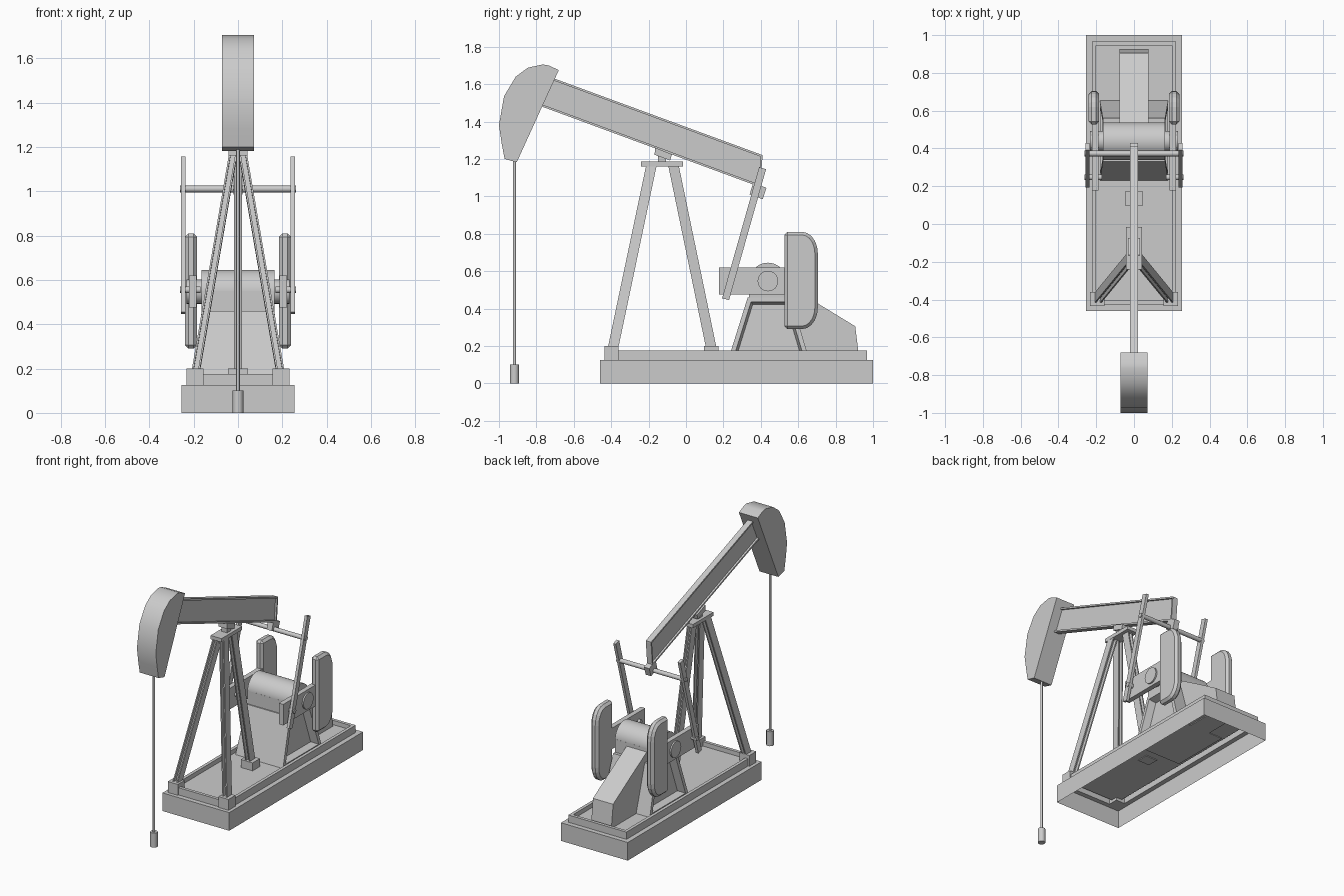
import bpy, bmesh, math
from mathutils import Vector, Matrix

if "Cube" in bpy.data.objects:
    bpy.data.objects.remove(bpy.data.objects["Cube"])


def finish(name, bm, smooth=None):
    bmesh.ops.recalc_face_normals(bm, faces=bm.faces[:])
    me = bpy.data.meshes.new(name)
    bm.to_mesh(me)
    bm.free()
    ob = bpy.data.objects.new(name, me)
    bpy.context.collection.objects.link(ob)
    if smooth:
        bpy.ops.object.select_all(action='DESELECT')
        ob.select_set(True)
        bpy.context.view_layer.objects.active = ob
        bpy.ops.object.shade_smooth_by_angle(angle=math.radians(smooth))
    return ob


def extruded(points, vec):
    bm = bmesh.new()
    face = bm.faces.new([bm.verts.new(p) for p in points])
    ext = bmesh.ops.extrude_face_region(bm, geom=[face])
    bmesh.ops.translate(bm, vec=vec, verts=[v for v in ext['geom'] if isinstance(v, bmesh.types.BMVert)])
    return bm


def prism(name, yz, x0, x1, smooth=None):
    """Side profile in y,z extruded across x."""
    return finish(name, extruded([(x0, y, z) for y, z in yz], (x1 - x0, 0, 0)), smooth)


def box(name, x0, x1, y0, y1, z0, z1):
    return prism(name, [(y0, z0), (y1, z0), (y1, z1), (y0, z1)], x0, x1)


def cyl(name, p, q, r, n=24):
    p, q = Vector(p), Vector(q)
    bm = bmesh.new()
    m = Matrix.Translation((p + q) / 2) @ (q - p).to_track_quat('Z', 'Y').to_matrix().to_4x4()
    bmesh.ops.create_cone(bm, cap_ends=True, segments=n, radius1=r, radius2=r, depth=(q - p).length, matrix=m)
    return finish(name, bm, 40)


def i_beam(name, p, q, w=0.055, d=0.036, t=0.008):
    """I-section from p to q, flanges facing sideways."""
    p, q = Vector(p), Vector(q)
    az = (q - p).normalized()
    ax = (Vector((1, 0, 0)) - az * az.x).normalized()
    ay = az.cross(ax)
    h, f, i = d / 2, w / 2, d / 2 - t
    sec = [(-h, -f), (-i, -f), (-i, -t / 2), (i, -t / 2), (i, -f), (h, -f),
           (h, f), (i, f), (i, t / 2), (-i, t / 2), (-i, f), (-h, f)]
    return finish(name, extruded([p + ax * a + ay * b for a, b in sec], q - p))


# Hollow skid with a raised rim and open underside
bm = bmesh.new()
bmesh.ops.create_cube(bm, size=1, matrix=Matrix.Translation((0, 0.27, 0.0625)) @ Matrix.Diagonal((0.51, 1.46, 0.125, 1)))
bottom = [f for f in bm.faces if f.normal.z < -0.5]
top = [f for f in bm.faces if f.normal.z > 0.5]
bmesh.ops.delete(bm, geom=bottom, context='FACES_ONLY')
for inset, rise in ((0.033, 0.05), (0.022, -0.03)):
    bmesh.ops.inset_region(bm, faces=top, thickness=inset, use_even_offset=True)
    ext = bmesh.ops.extrude_face_region(bm, geom=top)
    bmesh.ops.delete(bm, geom=top, context='FACES_ONLY')
    top = [g for g in ext['geom'] if isinstance(g, bmesh.types.BMFace)]
    bmesh.ops.translate(bm, vec=(0, 0, rise), verts=list(top[0].verts))
finish("skid_base", bm)

# Tripod: feet, legs, top plate and saddle bearing
for s, side in ((-1, "left"), (1, "right")):
    box(f"front_foot_{side}", s * 0.155, s * 0.232, -0.435, -0.36, 0.125, 0.2)
    i_beam(f"front_leg_{side}", (s * 0.19, -0.39, 0.19), (s * 0.022, -0.185, 1.165))
box("rear_foot", -0.045, 0.045, 0.095, 0.175, 0.14, 0.2)
i_beam("rear_leg", (0, 0.135, 0.19), (0, -0.067, 1.165))
box("tripod_plate", -0.042, 0.042, -0.24, -0.015, 1.16, 1.185)
box("saddle_block", -0.022, 0.022, -0.15, -0.108, 1.185, 1.235)
prism("saddle_cap", [(-0.168, 1.222), (-0.085, 1.192), (-0.075, 1.225), (-0.165, 1.26)], -0.032, 0.032)

# Walking beam: web between two flanges
UL, UR = Vector((-0.74, 1.643)), Vector((0.41, 1.22))
LL, LR = Vector((-0.79, 1.487)), Vector((0.395, 1.05))
T = Vector((0, 0.012))
prism("beam_web", [LL, LR, UR, UL], -0.007, 0.007)
prism("beam_top_flange", [UL - T, UR - T, UR, UL], -0.02, 0.02)
prism("beam_bottom_flange", [LL, LR, LR + T, LL + T], -0.02, 0.02)
prism("beam_end_plate", [LR, UR, UR - Vector((0.01, 0)), LR - Vector((0.01, 0))], -0.02, 0.02)

# Horse head with curved front, polished rod and weight
prism("horse_head", [(-0.905, 1.182), (-0.97, 1.2), (-0.985, 1.28), (-1.0, 1.38), (-0.973, 1.535),
                     (-0.91, 1.64), (-0.845, 1.688), (-0.765, 1.705), (-0.735, 1.7), (-0.68, 1.675)],
      -0.072, 0.072, 35)
cyl("polished_rod", (0, -0.917, 0.08), (0, -0.917, 1.2), 0.008, 12)
cyl("rod_weight", (0, -0.917, 0), (0, -0.917, 0.1), 0.024, 12)

# Equalizer bar under the tail of the beam
cyl("equalizer_bar", (-0.262, 0.373, 1.01), (0.262, 0.373, 1.01), 0.015, 16)
prism("equalizer_bracket", [(0.34, 1.01), (0.41, 0.985), (0.43, 1.045), (0.36, 1.075)], -0.02, 0.02)

# Pitman arms, cranks, crank pins and counterweights
for s, side in ((-1, "left"), (1, "right")):
    prism(f"pitman_arm_{side}", [(0.193, 0.455), (0.23, 0.445), (0.428, 1.145), (0.391, 1.156)], s * 0.236, s * 0.256)
    box(f"crank_{side}", s * 0.188, s * 0.222, 0.177, 0.56, 0.475, 0.62)
    cyl(f"crank_pin_{side}", (s * 0.17, 0.247, 0.555), (s * 0.262, 0.247, 0.555), 0.015, 16)
    r, prof = 0.085, [(0.527, 0.29)]
    for cz, a0 in ((0.29 + 0.115, -90), (0.81 - 0.115, 0)):
        for k in range(6):
            a = math.radians(a0 + 18 * k)
            prof.append((0.705 - r + r * math.cos(a), cz + 0.115 * math.sin(a)))
    prof.append((0.527, 0.81))
    w = prism(f"counterweight_{side}", prof, s * 0.184, s * 0.24)
    b = w.modifiers.new("bevel", 'BEVEL')
    b.width, b.segments, b.angle_limit = 0.016, 1, math.radians(60)

# Gearbox drum, lower case and crankshaft
cyl("gearbox_drum", (-0.165, 0.438, 0.545), (0.165, 0.438, 0.545), 0.1, 32)
box("gearbox_case", -0.165, 0.165, 0.338, 0.538, 0.455, 0.55)
cyl("crankshaft", (-0.232, 0.438, 0.547), (0.232, 0.438, 0.547), 0.055, 24)

# Tapered pedestal with recessed side panels
bm = extruded([(-0.165, y, z) for y, z in ((0.23, 0.14), (0.655, 0.14), (0.56, 0.46), (0.33, 0.46))], (0.33, 0, 0))
for v in bm.verts:
    if v.co.z < 0.2:
        v.co.x *= 1.1
bmesh.ops.recalc_face_normals(bm, faces=bm.faces[:])
sides = [f for f in bm.faces if abs(f.normal.x) > 0.7]
bmesh.ops.inset_individual(bm, faces=sides, thickness=0.024, use_even_offset=True)
bmesh.ops.inset_individual(bm, faces=sides, thickness=0.012, depth=-0.05, use_even_offset=True)
finish("gearbox_pedestal", bm)

# Sloping motor housing at the rear
prism("motor_housing", [(0.5, 0.14), (0.925, 0.14), (0.905, 0.305), (0.70, 0.43), (0.53, 0.53), (0.5, 0.53)], -0.077, 0.077)
